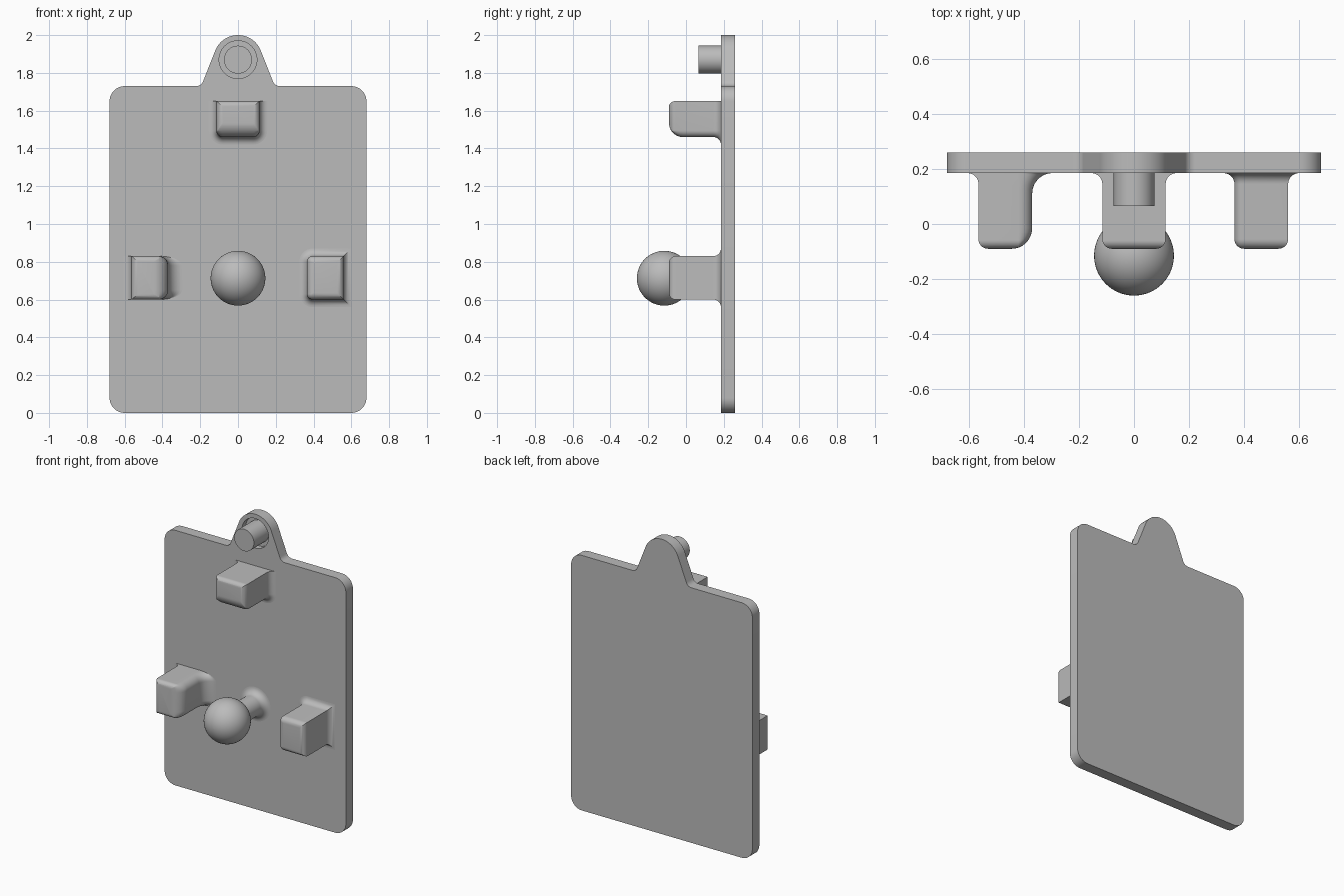
import bpy
import bmesh
from math import sin, cos, pi, sqrt, atan2
from mathutils import Vector

cube = bpy.data.objects.get("Cube")
if cube:
    bpy.data.objects.remove(cube, do_unlink=True)

PLATE_FRONT, PLATE_BACK = 0.185, 0.26
BLOCK_FRONT = -0.09

grey = bpy.data.materials.new("neutral grey")
grey.use_nodes = True
grey.diffuse_color = (0.5, 0.5, 0.5, 1)
grey.node_tree.nodes["Principled BSDF"].inputs["Base Color"].default_value = (0.5, 0.5, 0.5, 1)


def finish(name, bm):
    bmesh.ops.recalc_face_normals(bm, faces=bm.faces)
    mesh = bpy.data.meshes.new(name)
    bm.to_mesh(mesh)
    bm.free()
    mesh.materials.append(grey)
    obj = bpy.data.objects.new(name, mesh)
    bpy.context.collection.objects.link(obj)
    return obj


def smooth(obj):
    bpy.ops.object.select_all(action='DESELECT')
    obj.select_set(True)
    bpy.context.view_layer.objects.active = obj
    bpy.ops.object.shade_smooth_by_angle(angle=pi / 6)


def arc(cx, cz, r, a0, a1, n=10):
    steps = [a0 + (a1 - a0) * i / n for i in range(n + 1)]
    return [(cx + r * cos(a), cz + r * sin(a)) for a in steps]


def loft(name, rings, cap_end=False):
    """Skin closed rings of 3D points, capping the first one."""
    bm = bmesh.new()
    loops = [[bm.verts.new(p) for p in ring] for ring in rings]
    n = len(loops[0])
    for a, b in zip(loops, loops[1:]):
        for i in range(n):
            j = (i + 1) % n
            bm.faces.new((a[i], a[j], b[j], b[i]))
    bm.faces.new(loops[0])
    if cap_end:
        bm.faces.new(loops[-1])
    return finish(name, bm)


def cylinder(name, r, z, y0, y1):
    ring = arc(0, z, r, 0, 2 * pi, 64)[:-1]
    return loft(name, [[(x, y, h) for x, h in ring] for y in (y0, y1)], True)


# Back plate with rounded corners and a tapered hanging tab
half = arc(0.60, 0.08, 0.08, -pi / 2, 0) + arc(0.60, 1.65, 0.08, 0, pi / 2)
half += arc(0.222, 1.77, 0.04, -pi / 2, -pi + 0.33)
half += arc(0, 1.87, 0.13, 0.33, pi / 2, 16)[:-1]
outline = half + [(0, 2.0)] + [(-x, z) for x, z in reversed(half)]
plate = loft("back_plate", [[(x, y, z) for x, z in outline]
                            for y in (PLATE_FRONT, PLATE_BACK)], True)

# Round recess around the peg
RECESS_FLOOR = PLATE_FRONT + 0.04
cutter = cylinder("recess_cutter", 0.10, 1.87, 0.1, RECESS_FLOOR)
cutter.hide_render = True
cut = plate.modifiers.new("recess", 'BOOLEAN')
cut.operation = 'DIFFERENCE'
cut.solver = 'EXACT'
cut.object = cutter
bpy.context.view_layer.objects.active = plate
bpy.ops.object.modifier_apply(modifier=cut.name)
bpy.data.objects.remove(cutter, do_unlink=True)
smooth(plate)

# Peg standing in the recess
smooth(cylinder("tab_peg", 0.074, 1.87, 0.065, RECESS_FLOOR + 0.005))


def curve_in(r, d):
    """Offset of a quarter round of radius r at distance d from its end."""
    return r - sqrt(r * r - (r - d) ** 2) if r > d else 0.0


def block(name, bounds, front, base, round_side, corner_r):
    """Block with rounded front edges and base fillets; sides are x0, x1, z0, z1."""
    depth = PLATE_FRONT - BLOCK_FRONT
    quarter = [i * pi / 16 for i in range(9)]
    stops = {round(r * (1 - cos(t)), 5) for r in front for t in quarter}
    stops |= {round(depth - r * (1 - cos(t)), 5) for r in base for t in quarter}
    rings = []
    for d in sorted(stops):
        off = [curve_in(b, depth - d) - curve_in(f, d) for f, b in zip(front, base)]
        ring = []
        # corners counter-clockwise from lower left
        for k, (ix, iz) in enumerate(((0, 2), (1, 2), (1, 3), (0, 3))):
            sx, sz = (-1, 1)[ix], (-1, 1)[iz - 2]
            px, pz = bounds[ix] + sx * off[ix], bounds[iz] + sz * off[iz]
            if round_side not in (ix, iz):
                ring.append((px, BLOCK_FRONT + d, pz))
                continue
            rx = max(corner_r + off[ix], 0.004)
            rz = max(corner_r + off[iz], 0.004)
            for ux, uz in arc(0, 0, 1, pi + k * pi / 2, pi * 1.5 + k * pi / 2, 8):
                ring.append((px - sx * rx + rx * ux, BLOCK_FRONT + d,
                             pz - sz * rz + rz * uz))
        rings.append(ring)
    rings.append([(x, y + 0.01, z) for x, y, z in rings[-1]])
    smooth(loft(name, rings))


# Three locating blocks
block("upper_block", (-0.115, 0.115, 1.46, 1.65),
      (0.035, 0.035, 0.075, 0.03), (0.04, 0.04, 0.04, 0), 2, 0.035)
block("right_block", (-0.565, -0.37, 0.60, 0.83),
      (0.035, 0.075, 0.03, 0.03), (0.04, 0.075, 0, 0), 1, 0.05)
block("left_block", (0.365, 0.56, 0.60, 0.83),
      (0.035, 0.035, 0.035, 0.035), (0.04, 0.04, 0.04, 0.04), 0, 0.03)

# Ball on a flared neck, turned around the y axis
BALL_Y, BALL_Z, BALL_R, NECK_R, FLARE = -0.115, 0.713, 0.145, 0.07, 0.045
join = atan2(NECK_R, sqrt(BALL_R ** 2 - NECK_R ** 2))
profile = arc(BALL_Y, 0, BALL_R, pi - 0.01, join, 28)
profile += arc(PLATE_FRONT - FLARE, NECK_R + FLARE, FLARE, -pi / 2, 0, 8)
profile.append((PLATE_FRONT + 0.01, NECK_R + FLARE))
turn = arc(0, 0, 1, 0, 2 * pi, 56)[:-1]
smooth(loft("ball_stud", [[(r * c, y, BALL_Z + r * s) for c, s in turn]
                          for y, r in profile]))
